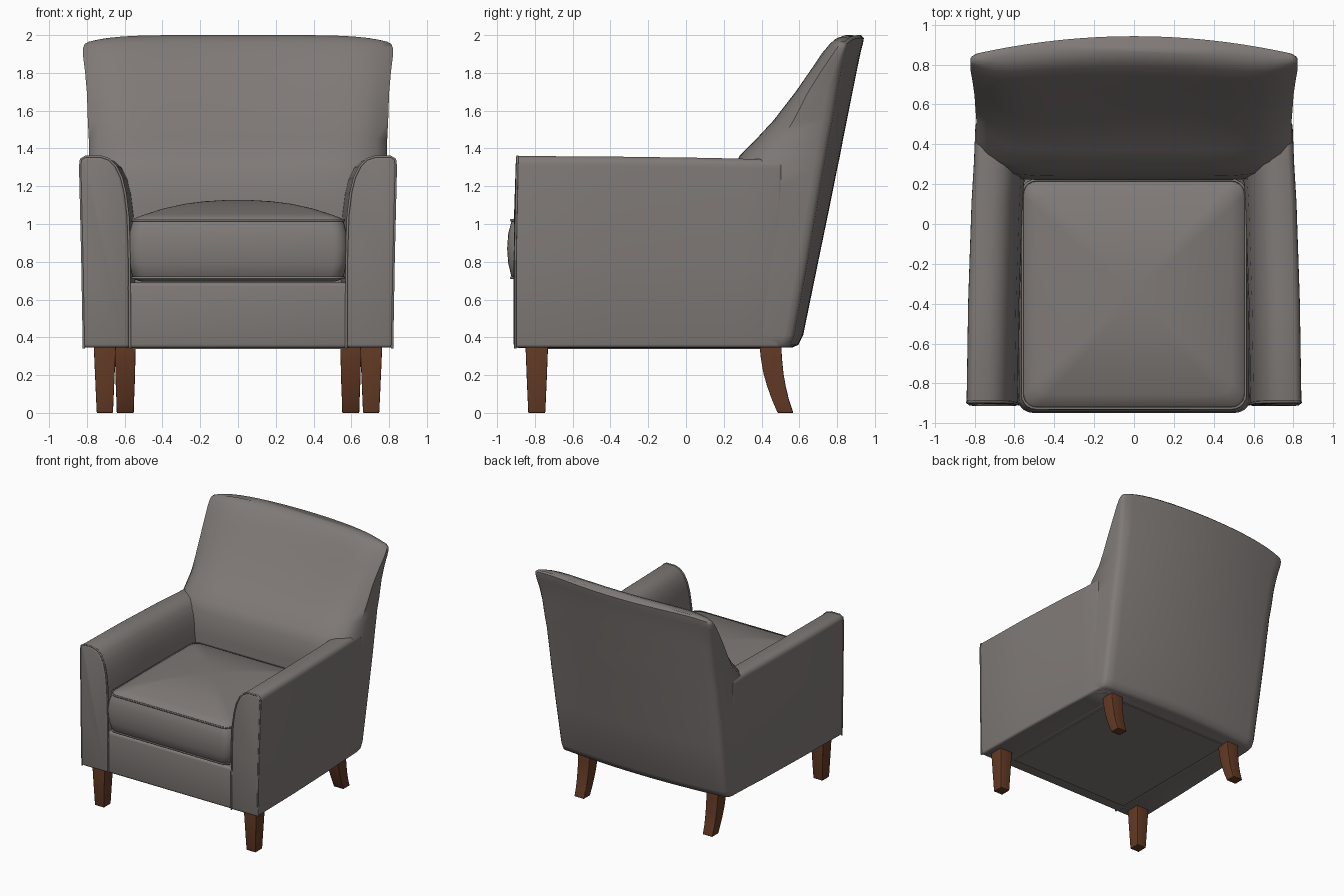
import bpy, bmesh, math

if "Cube" in bpy.data.objects:
    bpy.data.objects.remove(bpy.data.objects["Cube"])


def material(name, rgb):
    m = bpy.data.materials.new(name)
    m.diffuse_color = (*rgb, 1)
    m.use_nodes = True
    m.node_tree.nodes["Principled BSDF"].inputs["Base Color"].default_value = m.diffuse_color
    return m


FABRIC = material("grey_fabric", (0.215, 0.195, 0.185))
WOOD = material("brown_wood", (0.125, 0.042, 0.018))


def loft(name, rings, mat, bevel=0, angle=40):
    """Skin a list of equal-length closed rings and cap both ends."""
    bm = bmesh.new()
    vs = [[bm.verts.new(p) for p in r] for r in rings]
    n = len(rings[0])
    for a, b in zip(vs, vs[1:]):
        for i in range(n):
            j = (i + 1) % n
            bm.faces.new((a[i], a[j], b[j], b[i]))
    bm.faces.new(vs[0])
    bm.faces.new(vs[-1])
    bmesh.ops.recalc_face_normals(bm, faces=bm.faces)
    me = bpy.data.meshes.new(name)
    bm.to_mesh(me)
    bm.free()
    ob = bpy.data.objects.new(name, me)
    bpy.context.collection.objects.link(ob)
    me.materials.append(mat)
    bpy.ops.object.select_all(action='DESELECT')
    bpy.context.view_layer.objects.active = ob
    ob.select_set(True)
    if bevel:
        m = ob.modifiers.new("bevel", 'BEVEL')
        m.width, m.segments = bevel, 3
        m.limit_method, m.angle_limit = 'ANGLE', math.radians(50)
        bpy.ops.object.modifier_apply(modifier="bevel")
    bpy.ops.object.shade_smooth_by_angle(angle=math.radians(angle))
    return ob


def rect(x0, x1, y0, y1, z):
    return [(x0, y0, z), (x1, y0, z), (x1, y1, z), (x0, y1, z)]


def round_rect(x0, x1, y0, y1, r, z):
    pts = []
    for cx, cy, a0 in ((x1 - r, y1 - r, 0), (x0 + r, y1 - r, 90),
                       (x0 + r, y0 + r, 180), (x1 - r, y0 + r, 270)):
        for k in range(6):
            a = math.radians(a0 + 18 * k)
            pts.append((cx + r * math.cos(a), cy + r * math.sin(a), z))
    return pts


def piping(name, pts, closed):
    cu = bpy.data.curves.new(name, 'CURVE')
    cu.dimensions, cu.bevel_depth, cu.bevel_resolution = '3D', 0.007, 1
    sp = cu.splines.new('POLY')
    sp.points.add(len(pts) - 1)
    for p, q in zip(sp.points, pts):
        p.co = (*q, 1)
    sp.use_cyclic_u = closed
    cu.materials.append(FABRIC)
    bpy.context.collection.objects.link(bpy.data.objects.new(name, cu))


# Backrest: z, half width, front centre, front side, forward bulge, rear centre, rear side
BACK = [
    (0.345, 0.765, 0.22, 0.24, 0.00, 0.56, 0.52),
    (0.36, 0.775, 0.22, 0.24, 0.00, 0.595, 0.55),
    (0.41, 0.78, 0.22, 0.24, 0.00, 0.62, 0.57),
    (0.80, 0.785, 0.22, 0.27, 0.00, 0.70, 0.64),
    (1.10, 0.79, 0.22, 0.30, 0.00, 0.762, 0.69),
    (1.28, 0.79, 0.24, 0.36, 0.00, 0.798, 0.72),
    (1.36, 0.79, 0.285, 0.43, 0.01, 0.815, 0.735),
    (1.45, 0.79, 0.375, 0.51, 0.015, 0.832, 0.75),
    (1.55, 0.795, 0.47, 0.57, 0.02, 0.852, 0.77),
    (1.70, 0.80, 0.59, 0.645, 0.03, 0.882, 0.795),
    (1.82, 0.81, 0.68, 0.715, 0.045, 0.906, 0.815),
    (1.91, 0.82, 0.745, 0.77, 0.055, 0.925, 0.835),
    (1.96, 0.82, 0.79, 0.80, 0.06, 0.938, 0.847),
    (1.985, 0.812, 0.82, 0.812, 0.06, 0.942, 0.85),
    (2.00, 0.79, 0.86, 0.822, 0.06, 0.925, 0.84),
]


def back_ring(z, w, yf, ys, b, yr, yrs):
    drop = 0.035 * max(0, (z - 1.4) / 0.6) ** 3
    ring = []
    for k in range(29):
        u = -1 + k / 14
        y = yf - b * u * u + (ys - yf + b) * abs(u) ** 8
        ring.append((w * u, y, z - drop * abs(u) ** 6))
    e = min(0.05, (yrs - ys) / 3)
    ring += [(w, yrs - e, z - drop), (w - 0.008, yrs - e * 0.35, z - drop)]
    for k in range(25):
        u = 0.965 * (1 - k / 12)
        ring.append((w * u, yr - (yr - yrs) * u * u, z - drop * abs(u) ** 6))
    ring += [(-w + 0.008, yrs - e * 0.35, z - drop), (-w, yrs - e, z - drop)]
    return ring


loft("backrest", [back_ring(*r) for r in BACK], FABRIC, angle=50)

# Arms: front profile swept backwards, narrowing slightly toward the rear
ARM = [(0.82, 0.345), (0.828, 0.8), (0.84, 1.31), (0.836, 1.345), (0.81, 1.36),
       (0.73, 1.36), (0.685, 1.345), (0.65, 1.31), (0.62, 1.25), (0.60, 1.17),
       (0.585, 1.05), (0.578, 0.85), (0.575, 0.345)]
for side, s in (("left", -1), ("right", 1)):
    rings = [[(s * (x - d), y + 0.012 * max(0, z - 1) / 0.36, z - d * 0.4 * (z > 1)) for x, z in ARM]
             for y, d in ((-0.912, 0), (-0.4, 0.008), (0.1, 0.025), (0.3, 0.037), (0.5, 0.045))]
    loft(side + "_arm", rings, FABRIC, bevel=0.018)
    piping(side + "_arm_piping", [(x * 0.995, y + 0.008, z - 0.003) for x, y, z in rings[0]], False)

# Seat base between the arms, and the thin cover underneath
loft("seat_base", [rect(-0.6, 0.6, -0.905, 0.5, z) for z in (0.343, 0.69)], FABRIC, bevel=0.02)
loft("underside_cover", [rect(-0.56, 0.56, -0.8, 0.45, z) for z in (0.337, 0.346)], FABRIC)

# Seat cushion: bulging walls and a domed top (z, inset)
CUSHION = [(0.695, 0.05), (0.705, 0.015), (0.725, 0.0), (0.79, -0.016), (0.87, -0.022),
           (0.95, -0.016), (1.01, 0.0), (1.03, 0.012), (1.052, 0.07), (1.083, 0.17),
           (1.107, 0.28), (1.12, 0.38), (1.127, 0.50)]


def cushion_ring(z, i):
    return round_rect(-0.56 + i, 0.56 - i, -0.925 + i, 0.22 - i, max(0.03, 0.07 - i * 0.1), z)


loft("seat_cushion", [cushion_ring(*c) for c in CUSHION], FABRIC, angle=60)
piping("cushion_top_piping", cushion_ring(1.02, 0.0), True)
piping("cushion_bottom_piping", cushion_ring(0.715, 0.0), True)

# Legs: straight tapered at the front, curved and splayed at the rear
for side, s in (("left", -1), ("right", 1)):
    loft(side + "_front_leg", [
        rect(s * (0.705 - w), s * (0.705 + w), -0.79 - d, -0.79 + d, z)
        for z, w, d in ((0, 0.043, 0.045), (0.18, 0.051, 0.053), (0.36, 0.059, 0.06))],
        WOOD, bevel=0.005, angle=30)
    loft(side + "_rear_leg", [
        rect(s * (0.597 - w), s * (0.597 + w), y - d, y + d, z)
        for z, y, w, d in ((0, 0.527, 0.045, 0.042), (0.07, 0.5, 0.047, 0.045), (0.14, 0.479, 0.05, 0.049),
                           (0.21, 0.463, 0.052, 0.053), (0.29, 0.452, 0.054, 0.056), (0.37, 0.446, 0.056, 0.058))],
        WOOD, bevel=0.005, angle=30)
